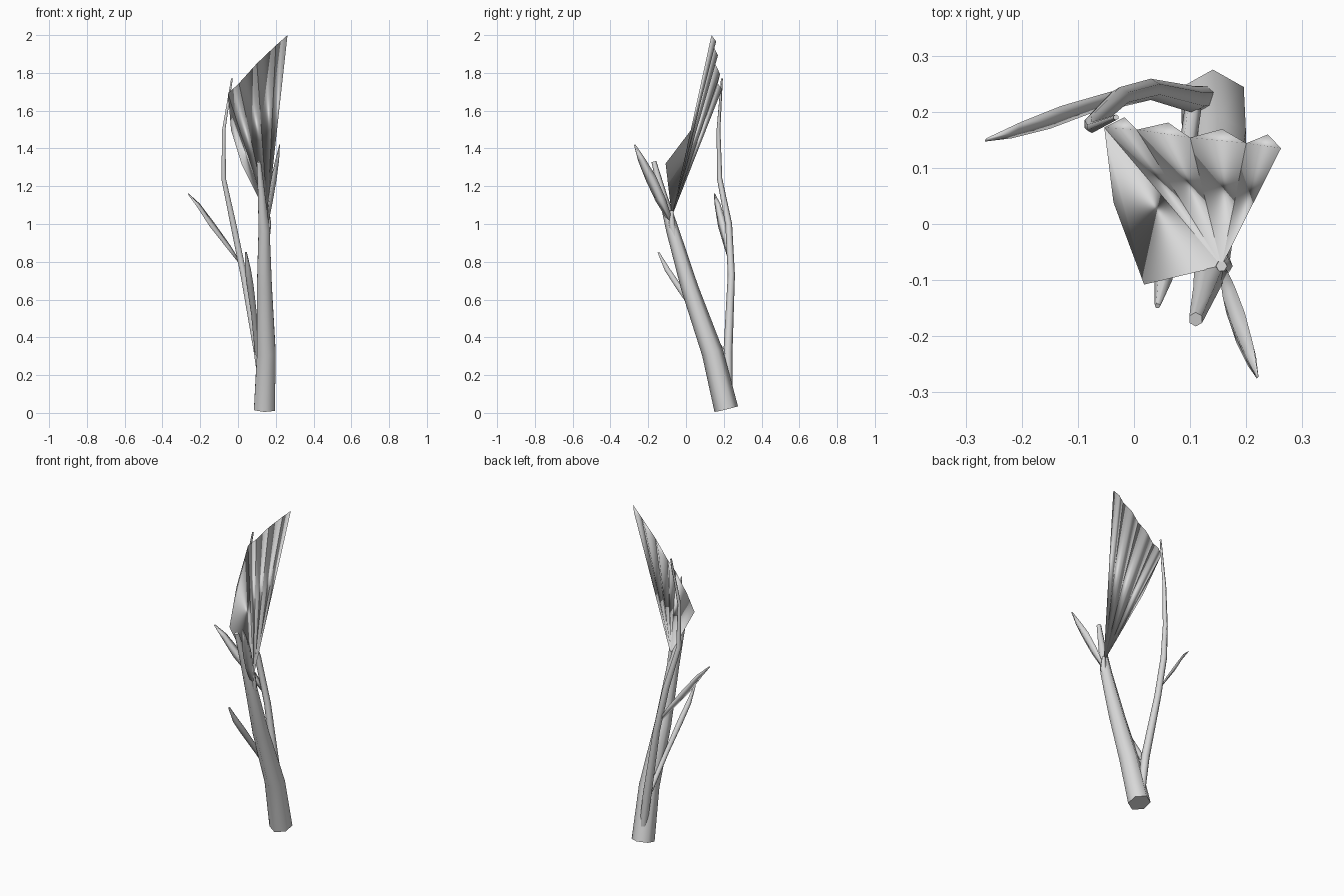
import bpy, bmesh, math
from mathutils import Vector

cube = bpy.data.objects.get("Cube")
if cube:
    bpy.data.objects.remove(cube, do_unlink=True)

grey = bpy.data.materials.new("plain grey")
grey.use_nodes = True
grey.diffuse_color = (0.7, 0.7, 0.7, 1)
grey.node_tree.nodes["Principled BSDF"].inputs["Base Color"].default_value = (0.7, 0.7, 0.7, 1)


def finish(name, bm, angle):
    bmesh.ops.recalc_face_normals(bm, faces=bm.faces)
    mesh = bpy.data.meshes.new(name)
    bm.to_mesh(mesh)
    bm.free()
    mesh.materials.append(grey)
    obj = bpy.data.objects.new(name, mesh)
    bpy.context.collection.objects.link(obj)
    bpy.ops.object.select_all(action='DESELECT')
    obj.select_set(True)
    bpy.context.view_layer.objects.active = obj
    bpy.ops.object.shade_smooth_by_angle(angle=math.radians(angle))


def loft(name, stations, side, sides=6, flat=1.0, angle=65):
    """Sweep an n-sided section along (x, y, z, radius) stations."""
    bm = bmesh.new()
    pts = [Vector(s[:3]) for s in stations]
    rings = []
    for i, s in enumerate(stations):
        axis = (pts[min(i + 1, len(pts) - 1)] - pts[max(i - 1, 0)]).normalized()
        u = Vector(side)
        u = (u - axis * u.dot(axis)).normalized()
        v = axis.cross(u) * flat
        ring = []
        for k in range(sides):
            a = math.tau * k / sides
            ring.append(bm.verts.new(pts[i] + s[3] * (u * math.cos(a) + v * math.sin(a))))
        rings.append(ring)
    for a, b in zip(rings, rings[1:]):
        for k in range(sides):
            n = (k + 1) % sides
            bm.faces.new((a[k], a[n], b[n], b[k]))
    bm.faces.new(rings[0])
    bm.faces.new(rings[-1])
    finish(name, bm, angle)


# Main stem and the slender stem rising behind it
loft("main_stem", [(0.14, 0.213, 0.02, 0.064), (0.15, 0.14, 0.32, 0.057),
                   (0.14, 0.02, 0.66, 0.046), (0.138, -0.072, 0.97, 0.034),
                   (0.125, -0.122, 1.15, 0.022), (0.11, -0.17, 1.33, 0.013)], (0, 1, 0))
loft("back_stem", [(0.14, 0.225, 0.04, 0.02), (0.105, 0.222, 0.32, 0.024),
                   (0.03, 0.24, 0.73, 0.019), (-0.025, 0.226, 1.0, 0.018),
                   (-0.076, 0.178, 1.24, 0.014), (-0.075, 0.172, 1.5, 0.01),
                   (-0.032, 0.19, 1.77, 0.005)], (0, 1, 0))

# Thin twig crossing from the back stem, ending in a narrow leaf
loft("front_twig", [(0.105, 0.205, 0.31, 0.015), (0.085, 0.06, 0.52, 0.015),
                    (0.065, -0.04, 0.67, 0.018), (0.052, -0.1, 0.76, 0.016),
                    (0.042, -0.146, 0.85, 0.005)], (1, 0, 0))

# Narrow folded leaves
loft("side_leaf", [(0.02, 0.24, 0.78, 0.008), (-0.05, 0.22, 0.88, 0.02),
                   (-0.14, 0.19, 1.0, 0.026), (-0.21, 0.167, 1.1, 0.018),
                   (-0.264, 0.15, 1.16, 0.004)], (0.39, 0.77, 0.46), 4, 0.3, 180)
loft("upper_leaf", [(0.155, -0.075, 1.0, 0.01), (0.172, -0.135, 1.13, 0.028),
                    (0.19, -0.185, 1.24, 0.03), (0.208, -0.235, 1.34, 0.02),
                    (0.22, -0.272, 1.42, 0.004)], (0.3, 1, 0.5), 4, 0.5, 180)

# Large fan leaf: thin wedge-shaped pleats spreading from one point
bm = bmesh.new()
root = Vector((0.156, -0.075, 1.04))
rim = [Vector(p) for p in ((0.018, -0.108, 1.32), (-0.053, 0.172, 1.69), (0.005, 0.168, 1.745),
                           (0.1, 0.154, 1.85), (0.2, 0.144, 1.945), (0.262, 0.135, 2.0))]
for a, b in zip(rim, rim[1:]):
    outward = (b - root).cross(a - root).normalized()
    if outward.y < 0:
        outward.negate()
    ridge = (a + b) / 2 + outward * 0.022
    base, left, right, back = [bm.verts.new(p) for p in (root, a, b, ridge)]
    for tri in ((base, left, right), (base, right, back), (base, back, left), (left, back, right)):
        bm.faces.new(tri)
finish("fan_leaf", bm, 180)

# Short collar of the fan leaf where it leaves the stem
loft("leaf_stalk", [(0.15, -0.06, 0.94, 0.02), (0.158, -0.075, 1.0, 0.018),
                    (0.156, -0.075, 1.07, 0.01)], (1, 0, 0))
